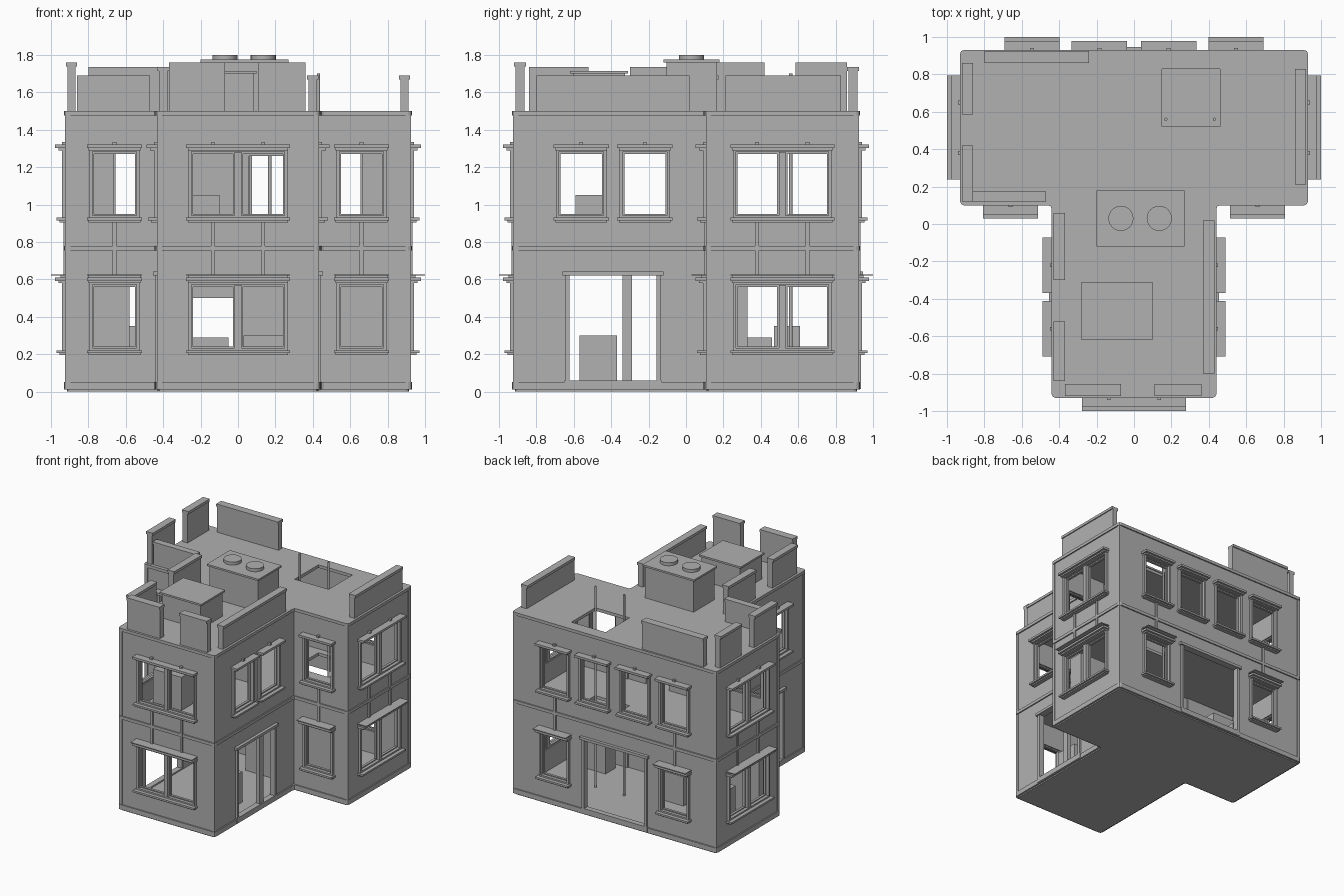
import bpy, bmesh, math
from mathutils import Matrix

if "Cube" in bpy.data.objects:
    bpy.data.objects.remove(bpy.data.objects["Cube"])

stone = bpy.data.materials.new("grey_stone")
stone.diffuse_color = (0.44, 0.44, 0.44, 1)
stone.use_nodes = True
stone.node_tree.nodes["Principled BSDF"].inputs["Base Color"].default_value = stone.diffuse_color


def finish(name, bm, matrix=None):
    if matrix:
        bm.transform(matrix)
    mesh = bpy.data.meshes.new(name)
    bm.to_mesh(mesh)
    bm.free()
    mesh.materials.append(stone)
    ob = bpy.data.objects.new(name, mesh)
    bpy.context.collection.objects.link(ob)
    return ob


def box(bm, x0, x1, y0, y1, z0, z1):
    m = Matrix.Translation(((x0 + x1) / 2, (y0 + y1) / 2, (z0 + z1) / 2))
    bmesh.ops.create_cube(bm, size=1, matrix=m @ Matrix.Diagonal((x1 - x0, y1 - y0, z1 - z0, 1)))


def boxes(name, items, matrix=None):
    bm = bmesh.new()
    for b in items:
        box(bm, *b)
    return finish(name, bm, matrix)


def cylinder(name, x, y, r, z0, z1, sides=24):
    bm = bmesh.new()
    bmesh.ops.create_cone(bm, cap_ends=True, segments=sides, radius1=r, radius2=r, depth=z1 - z0,
                          matrix=Matrix.Translation((x, y, (z0 + z1) / 2)))
    ob = finish(name, bm)
    for p in ob.data.polygons:
        p.use_smooth = abs(p.normal.z) < 0.5
    ob.data.set_sharp_from_angle(angle=math.radians(40))
    return ob


# T-shaped slab with softened corners
def slab(name, d, z0, z1, hole=None):
    half = [(0.43 + d, -0.92 - d), (0.43 + d, 0.11 - d), (0.92 + d, 0.11 - d), (0.92 + d, 0.92 + d)]
    pts = half + [(-x, y) for x, y in reversed(half)]
    bm = bmesh.new()
    low = [bm.verts.new((x, y, z0)) for x, y in pts]
    top = [bm.verts.new((x, y, z1)) for x, y in pts]
    bm.faces.new(list(reversed(low)))
    bm.faces.new(top)
    n = len(pts)
    for i in range(n):
        j = (i + 1) % n
        bm.faces.new((low[i], low[j], top[j], top[i]))
    corners = [e for e in bm.edges if abs(e.verts[0].co.z - e.verts[1].co.z) > 1e-5]
    bmesh.ops.bevel(bm, geom=corners, offset=0.02, segments=2, profile=0.5, affect='EDGES')
    ob = finish(name, bm)
    if hole:
        mod = ob.modifiers.new("hatch", 'BOOLEAN')
        mod.operation, mod.solver, mod.object = 'DIFFERENCE', 'EXACT', hole
    return ob


# Upright wall facing local -y, with rectangular openings
def wall(name, u0, u1, z0, z1, openings, matrix, thick=0.035):
    us = sorted({u0, u1, *[v for o in openings for v in o[:2]]})
    zs = sorted({z0, z1, *[v for o in openings for v in o[2:]]})
    bm = bmesh.new()
    grid = {(u, z): bm.verts.new((u, 0, z)) for u in us for z in zs}
    for a, b in zip(us, us[1:]):
        for c, d in zip(zs, zs[1:]):
            if not any(o[0] < (a + b) / 2 < o[1] and o[2] < (c + d) / 2 < o[3] for o in openings):
                bm.faces.new([grid[k] for k in ((a, c), (b, c), (b, d), (a, d))])
    bmesh.ops.delete(bm, geom=[v for v in bm.verts if not v.link_faces], context='VERTS')
    ob = finish(name, bm, matrix)
    mod = ob.modifiers.new("thickness", 'SOLIDIFY')
    mod.thickness, mod.offset = thick, -1


# Rectangular frame made of four bars
def frame(u0, u1, z0, z1, w, y0, y1):
    return [(u0, u0 + w, y0, y1, z0, z1), (u1 - w, u1, y0, y1, z0, z1),
            (u0 + w, u1 - w, y0, y1, z0, z0 + w), (u0 + w, u1 - w, y0, y1, z1 - w, z1)]


# Window trim: casing, sashes, sill, hood and small studs
def window(c, h, upper):
    z = 0.94 if upper else 0.23
    t = z + 0.34
    parts = frame(c - h - 0.015, c + h + 0.015, z - 0.015, t + 0.02, 0.017, -0.02, 0.01)
    double = h > 0.2
    if double:
        parts.append((c - 0.018, c + 0.018, -0.018, 0.03, z, t))
        for s in (-1, 1):
            a, b = sorted((c + s * 0.018, c + s * h))
            parts += frame(a, b, z, t, 0.01, 0.005, 0.025)
    else:
        parts += frame(c - h, c + h, z, t, 0.01, 0.005, 0.025)
    w = h + 0.028
    parts += [(c - w, c + w, -0.05, 0, z - 0.025, z - 0.01),
              (c - w + 0.01, c + w - 0.01, -0.035, 0, z - 0.035, z - 0.025),
              (c - w + 0.01, c + w - 0.01, -0.04, 0, t + 0.01, t + 0.022),
              (c - w, c + w, -0.058, 0, t + 0.022, t + 0.04)]
    studs = (c - 0.135, c + 0.135) if double else (c,)
    if upper:
        for s in studs:
            parts.append((s - 0.01, s + 0.01, -0.02, 0, t + 0.04, t + 0.055))
    else:
        parts.append((c - w, c + w, -0.08, 0, t + 0.05, t + 0.057))
        parts.append((c - w + 0.01, c + w - 0.01, -0.03, 0, t + 0.04, t + 0.05))
        for s in studs:
            parts.append((s - 0.01, s + 0.01, -0.012, 0, t + 0.057, 0.915))
    return parts


# Complete facade: wall, windows (centre, half width, upper) and doors (centre, half width, posts)
def facade(name, x, y, turn, u0, u1, windows, doors=()):
    m = Matrix.Translation((x, y, 0)) @ Matrix.Rotation(math.radians(turn), 4, 'Z')
    holes, trim = [], []
    for c, h, up in windows:
        z = 0.94 if up else 0.23
        holes.append((c - h, c + h, z, z + 0.34))
        trim += window(c, h, up)
    for c, h, posts in doors:
        holes.append((c - h, c + h, 0.055, 0.62))
        trim += [(c - h - 0.015, c - h + 0.008, -0.015, 0.03, 0.05, 0.62),
                 (c + h - 0.008, c + h + 0.015, -0.015, 0.03, 0.05, 0.62),
                 (c - h - 0.03, c + h + 0.03, -0.025, 0.03, 0.62, 0.642),
                 (c - h - 0.02, c + h + 0.02, -0.015, 0.03, 0.015, 0.058)]
        trim += [(p - 0.025, p + 0.025, -0.005, 0.03, 0.05, 0.62) for p in posts]
    wall(name + "_wall", u0, u1, 0.015, 1.49, holes, m)
    boxes(name + "_trim", trim, m)


D, S = 0.25, 0.12   # half widths of double and single windows
facade("front", 0, -0.92, 0, -0.43, 0.43, [(0, D, 0), (0, D, 1)])
facade("back", 0, 0.92, 180, -0.92, 0.92,
       [(c, S, 1) for c in (-0.545, -0.185, 0.185, 0.545)] + [(-0.545, S, 0), (0.545, S, 0)],
       [(0, 0.28, ())])
for side, s in (("left", -1), ("right", 1)):
    u = sorted((-s * 0.23, s * 0.26))
    facade(side + "_wing_front", s * 0.66, 0.11, 0, u[0], u[1], [(0, S, 0), (0, S, 1)])
    u = sorted((-s * 0.405, s * 0.405))
    facade(side + "_wing_side", s * 0.92, 0.515, s * 90, u[0], u[1], [(0, D, 0), (0, D, 1)])
    u = sorted((-s * 0.52, s * 0.51))
    facade(side + "_stem_side", s * 0.43, -0.40, s * 90, u[0], u[1],
           [(-s * 0.16, S, 1), (s * 0.18, S, 1)], [(s * 0.01, 0.24, (s * 0.085,))])

# Floors, roof and the bands that run around the building
hatch = boxes("hatch_cutter", [(0.15, 0.46, 0.52, 0.83, 0.5, 1.7)])
hatch.hide_render = True
hatch.hide_viewport = True
slab("foundation", -0.005, 0.0, 0.02)
slab("ground_floor", 0.01, 0.01, 0.05)
slab("middle_floor", 0.01, 0.753, 0.778, hatch)
slab("roof", 0.01, 1.475, 1.5, hatch)

# Corner strips
for i, (x, y) in enumerate([(0.42, -0.91), (0.91, 0.12), (0.91, 0.91)]):
    boxes("corner_strip_%d" % i, [(s * x - 0.014, s * x + 0.014, y - 0.014, y + 0.014, 0.03, 1.48)
                                  for s in (-1, 1)])

# Interior partition with a doorway on each floor
wall("partition", -0.43, 0.43, 0.03, 1.48,
     [(-0.245, 0.0, 0.05, 0.50), (0.06, 0.27, 0.77, 1.26)], Matrix.Translation((0, 0.1, 0)))

# Furniture
boxes("cabinets", [(0.5, 0.82, 0.2, 0.33, 0.04, 0.62), (-0.86, -0.58, 0.15, 0.28, 0.04, 0.62)])
boxes("tables", [(-0.3, -0.05, 0.32, 0.46, 0.04, 0.29), (-0.78, -0.5, 0.47, 0.61, 0.04, 0.35),
                 (0.03, 0.3, -0.57, -0.37, 0.04, 0.30), (-0.36, -0.1, -0.59, -0.45, 0.77, 1.05)])

# Ladder poles through the hatch
for x in (0.17, 0.43):
    cylinder("ladder_pole", x, 0.56, 0.009, 0.03, 1.70, 10)

# Broken parapet pieces with overhanging caps
parapets = [(-0.80, -0.24, 0.86, 0.925, 1.735), (-0.92, -0.86, 0.585, 0.86, 1.76),
            (-0.92, -0.86, 0.12, 0.42, 1.76), (-0.86, -0.47, 0.12, 0.175, 1.69),
            (0.86, 0.92, 0.21, 0.83, 1.69), (-0.43, -0.37, -0.30, 0.06, 1.735),
            (-0.43, -0.37, -0.84, -0.52, 1.735), (0.37, 0.43, -0.80, 0.02, 1.69),
            (-0.37, -0.07, -0.92, -0.855, 1.76), (0.11, 0.36, -0.92, -0.855, 1.76)]
for x0, x1, y0, y1, z in parapets:
    ix, iy = (0.008, 0) if x1 - x0 < y1 - y0 else (0, 0.008)
    boxes("parapet", [(x0 + ix, x1 - ix, y0 + iy, y1 - iy, 1.495, z - 0.022),
                      (x0, x1, y0, y1, z - 0.022, z)])

# Roof units and vents
for name, x0, x1, y0, y1, z in (("vent_housing", -0.20, 0.27, -0.12, 0.18, 1.775),
                                ("roof_unit", -0.28, 0.10, -0.62, -0.31, 1.715)):
    boxes(name, [(x0 + 0.015, x1 - 0.015, y0 + 0.015, y1 - 0.015, 1.495, z - 0.015),
                 (x0, x1, y0, y1, z - 0.015, z)])
for x in (-0.07, 0.135):
    cylinder("roof_vent", x, 0.03, 0.067, 1.77, 1.80)
